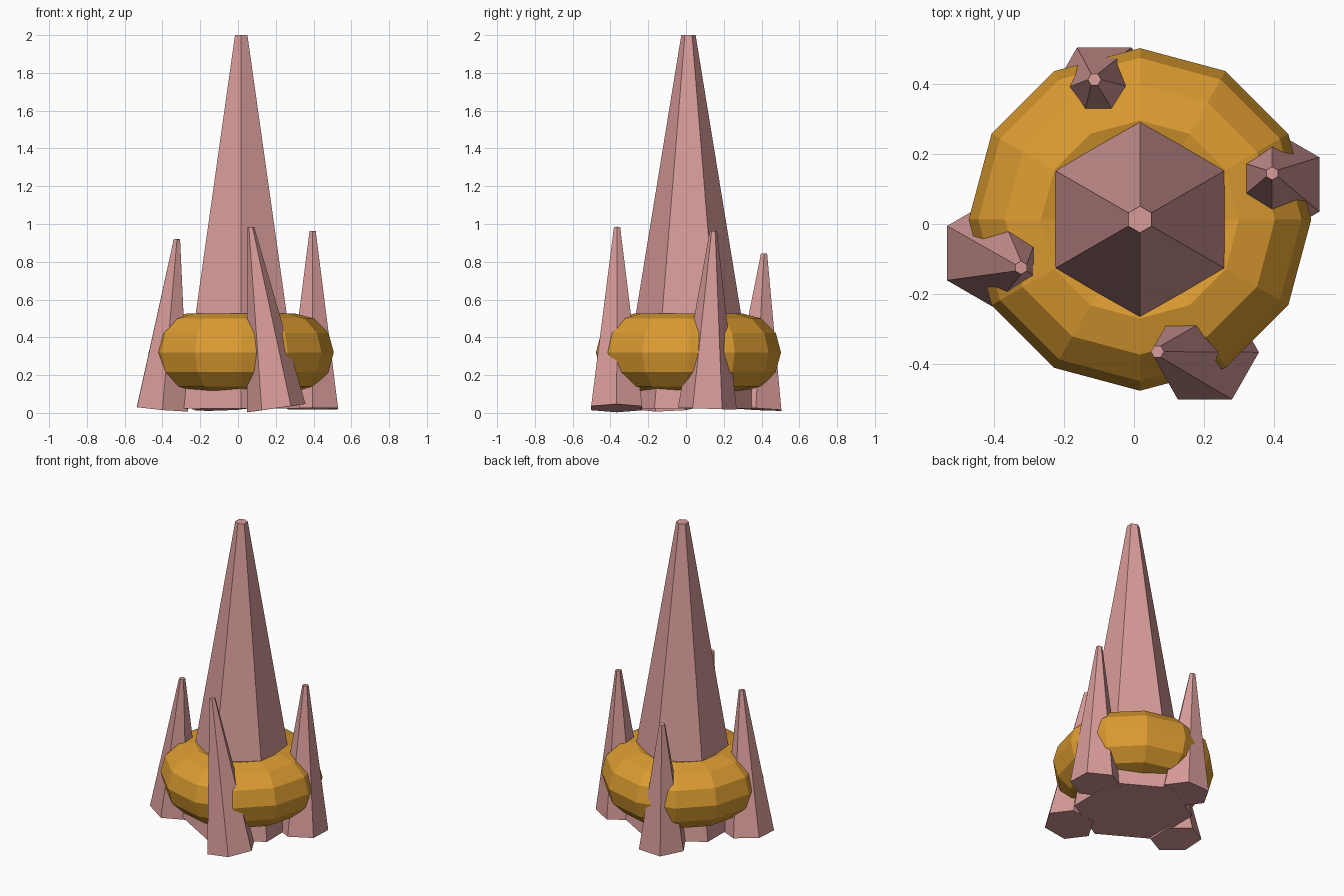
import bpy
import bmesh
from math import cos, sin, tau
from mathutils import Vector

if "Cube" in bpy.data.objects:
    bpy.data.objects.remove(bpy.data.objects["Cube"], do_unlink=True)


def make_material(name, color):
    mat = bpy.data.materials.new(name)
    mat.use_nodes = True
    mat.diffuse_color = color
    mat.node_tree.nodes["Principled BSDF"].inputs["Base Color"].default_value = color
    return mat


def finish(name, bm, mat):
    bmesh.ops.recalc_face_normals(bm, faces=bm.faces)
    mesh = bpy.data.meshes.new(name)
    bm.to_mesh(mesh)
    bm.free()
    mesh.materials.append(mat)
    obj = bpy.data.objects.new(name, mesh)
    bpy.context.collection.objects.link(obj)
    return obj


def crystal(name, base, tip, base_radius, tip_radius, start, mat):
    """Six-sided tapered spike whose end caps are square to its axis."""
    base, tip = Vector(base), Vector(tip)
    turn = Vector((0, 0, 1)).rotation_difference(tip - base)
    bm = bmesh.new()
    rings = []
    for centre, radius in ((base, base_radius), (tip, tip_radius)):
        angles = [start + tau * i / 6 for i in range(6)]
        rings.append([bm.verts.new(centre + turn @ Vector((radius * cos(a), radius * sin(a), 0)))
                      for a in angles])
    low, high = rings
    for i in range(6):
        j = (i + 1) % 6
        bm.faces.new((low[i], low[j], high[j], high[i]))
    bm.faces.new(low[::-1])
    bm.faces.new(high)
    return finish(name, bm, mat)


def faceted_ring(name, centre, major, minor, count, mat):
    """Flat-faced torus with the same number of steps both ways."""
    bm = bmesh.new()
    steps = [tau * i / count for i in range(count)]
    grid = [[bm.verts.new(Vector(centre) + Vector(((major + minor * cos(b)) * cos(a),
                                                   (major + minor * cos(b)) * sin(a),
                                                   minor * sin(b))))
             for b in steps] for a in steps]
    for i in range(count):
        for j in range(count):
            k, m = (i + 1) % count, (j + 1) % count
            bm.faces.new((grid[i][j], grid[k][j], grid[k][m], grid[i][m]))
    return finish(name, bm, mat)


pink = make_material("dusty pink crystal", (0.68, 0.33, 0.32, 1))
gold = make_material("golden amber", (0.71, 0.33, 0.03, 1))

# Tall central spike and the ring around it
crystal("main_spike", (0.017, 0.013, 0.022), (0.017, 0.013, 2.0), 0.36, 0.038, tau / 4, pink)
faceted_ring("gold_ring", (0.017, 0.013, 0.32), 0.283, 0.207, 12, gold)

# Four leaning small spikes, each with a flat side facing outward
small_spikes = [
    ("left_spike", (0.395, 0.113, 0.022), (0.395, 0.145, 0.963), tau / 4),
    ("front_spike", (0.203, -0.367, 0.025), (0.067, -0.365, 0.983), 0),
    ("right_spike", (-0.40, -0.083, 0.022), (-0.323, -0.125, 0.92), tau / 4),
    ("back_spike", (-0.085, 0.37, 0.02), (-0.113, 0.413, 0.843), 0),
]
for name, base, tip, start in small_spikes:
    crystal(name, base, tip, 0.156, 0.019, start, pink)
